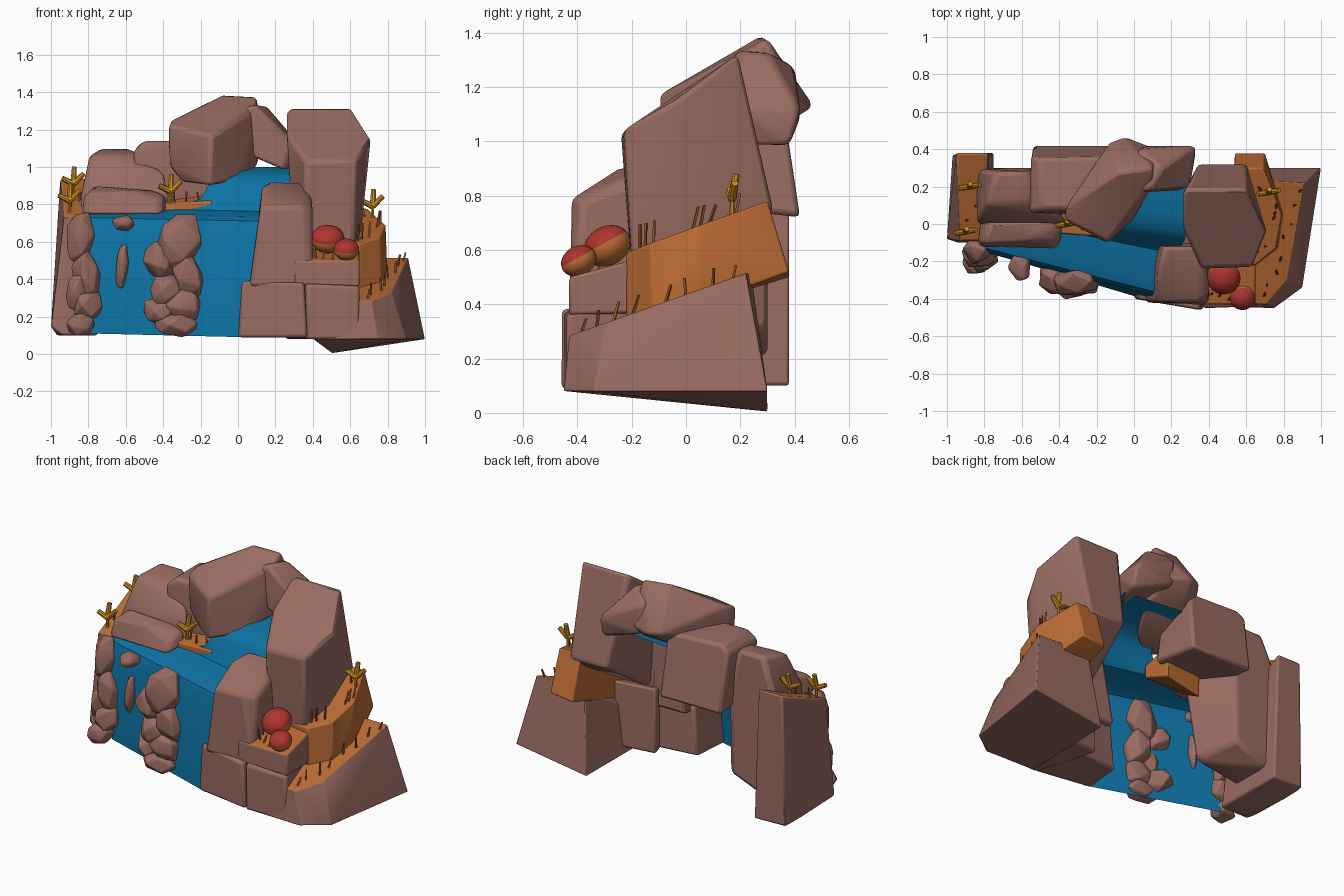
import bpy, bmesh, math, random
from mathutils import Vector, Matrix

random.seed(4)

def mat(name, rgb):
    m = bpy.data.materials.new(name)
    m.diffuse_color = (*rgb, 1)
    return m

ROCK = mat("brown_rock", (0.32, 0.15, 0.12))
SOIL = mat("orange_soil", (0.50, 0.15, 0.035))
WATER = mat("blue_water", (0.004, 0.17, 0.37))
RED = mat("red_cap", (0.42, 0.035, 0.028))
GOLD = mat("gold_sprig", (0.62, 0.27, 0.015))
STEM = mat("brown_grass", (0.30, 0.09, 0.025))

def finish(name, bm, mats, bevel=0.0):
    bmesh.ops.recalc_face_normals(bm, faces=bm.faces)
    me = bpy.data.meshes.new(name)
    bm.to_mesh(me)
    bm.free()
    for m in mats:
        me.materials.append(m)
    ob = bpy.data.objects.new(name, me)
    bpy.context.collection.objects.link(ob)
    if bevel:
        b = ob.modifiers.new("bevel", "BEVEL")
        b.width, b.segments, b.limit_method, b.angle_limit = bevel, 2, "ANGLE", math.radians(20)
    bpy.ops.object.select_all(action="DESELECT")
    ob.select_set(True)
    bpy.context.view_layer.objects.active = ob
    bpy.ops.object.shade_smooth_by_angle(angle=math.radians(35))
    return ob

def rock(name, pts, bevel=0.018, mats=(ROCK,), top=False):
    """Convex boulder around points; with top=True upward faces take the second material."""
    bm = bmesh.new()
    for p in pts:
        bm.verts.new(p)
    res = bmesh.ops.convex_hull(bm, input=bm.verts)
    bmesh.ops.delete(bm, geom=[v for v in bm.verts if not v.link_faces], context="VERTS")
    bmesh.ops.dissolve_limit(bm, angle_limit=math.radians(7), verts=bm.verts, edges=bm.edges)
    bmesh.ops.recalc_face_normals(bm, faces=bm.faces)
    if top:
        for f in bm.faces:
            f.material_index = 1 if f.normal.z > 0.75 else 0
    return finish(name, bm, mats, bevel)

# left side of the cliff
rock("left_pillar", [(-1, -.08, .14), (-.97, .37, .1), (-.94, -.1, .1), (-.75, -.1, .1), (-.75, .38, .1),
     (-.93, -.09, .74), (-.95, .38, .94), (-.82, -.09, .74), (-.78, .38, .94)], .012, (ROCK, SOIL), True)
rock("left_boulder", [(-.8, .02, .2), (-.45, .02, .25), (-.78, .3, .2), (-.53, .3, .3), (-.84, 0, .84),
     (-.36, 0, .85), (-.84, .3, .85), (-.53, .31, .85), (-.79, .1, 1.07), (-.74, .28, 1.1),
     (-.57, .28, 1.1), (-.55, .12, 1.07), (-.39, .03, .97)], .025)
rock("left_lip_rock", [(-.84, -.12, .75), (-.4, -.13, .75), (-.37, 0, .77), (-.82, .04, .75), (-.82, -.1, .86),
     (-.78, .0, .9), (-.42, -.1, .82), (-.39, .02, .87), (-.55, -.09, .87)], .025)
rock("back_left_block", [(-.54, .08, .76), (-.1, .08, .76), (-.54, .42, .72), (-.1, .42, .72), (-.56, .06, 1.08),
     (-.5, .08, 1.14), (-.15, .08, 1.14), (-.55, .36, 1.1), (-.5, .35, 1.14), (-.12, .36, 1.12), (-.3, .05, .9)], .02)
rock("left_soil_ledge", [(-.4, -.05, .72), (-.14, -.07, .74), (-.4, .12, .62), (-.14, .14, .66), (-.4, -.05, .8),
     (-.14, -.07, .82), (-.4, .12, .83), (-.14, .14, .87)], .008, (SOIL,))

# arch boulders over the spring
rock("top_boulder", [(-.37, .02, 1.22), (-.36, .1, 1.25), (-.37, .03, 1.0), (-.3, .02, .92), (-.15, -.1, .9),
     (-.14, -.1, 1.17), (0, .03, .93), (.1, .2, 1.0), (.1, .22, 1.32), (-.08, .28, 1.39), (.1, .3, 1.38),
     (-.13, .44, 1.14), (-.05, .47, 1.13), (.13, .4, 1.12), (-.13, .3, 1.02), (.1, .3, 1.02)], .025)
rock("arch_boulder", [(.02, .17, 1.3), (.08, .18, 1.34), (.3, .2, 1.13), (.02, .4, 1.28), (.33, .42, 1.12),
     (.02, .18, 1.08), (.25, .18, .98), (.05, .42, 1.08), (.33, .38, .98), (.15, .3, 1.33)], .02)

# right side of the cliff
rock("right_pillar", [(.26, .16, 1.3), (.28, .19, 1.32), (.6, .19, 1.32), (.26, -.02, 1.18), (.36, -.24, 1.03),
     (.63, -.23, 1.04), (.71, -.04, 1.15), (.34, .32, .75), (.6, .32, .75), (.3, -.05, .5), (.36, -.2, .5),
     (.62, -.2, .55), (.65, -.02, .58), (.3, .15, .7), (.6, .28, .7)], .02)
rock("right_lip_rock", [(.06, -.42, .36), (.4, -.43, .36), (.07, -.1, .36), (.4, -.1, .36), (.12, -.42, .78),
     (.13, -.25, .9), (.16, -.12, .92), (.35, -.12, .92), (.34, -.42, .79), (.4, -.38, .78), (.39, -.12, .87)], .02)
rock("lower_front_rock", [(0, -.4, .09), (.37, -.46, .09), (.02, -.15, .09), (.4, -.1, .09), (.02, -.4, .39),
     (.35, -.46, .38), (.05, -.15, .4), (.4, -.1, .4)], .015)
rock("berry_ledge_base", [(.37, -.45, .08), (.65, -.44, .08), (.25, -.05, .08), (.6, 0, .08), (.37, -.45, .37),
     (.65, -.44, .36), (.25, -.05, .5), (.6, 0, .5)], .015)
rock("berry_ledge", [(.3, -.43, .37), (.65, -.43, .36), (.3, -.1, .37), (.65, -.1, .37), (.3, -.43, .5),
     (.65, -.43, .5), (.3, -.1, .59), (.65, -.1, .59)], .012, (ROCK, SOIL), True)
rock("right_ramp", [(1, .3, .08), (.5, .3, .005), (.9, -.34, .08), (.75, -.45, .08), (.4, -.44, .08),
     (.91, .22, .515), (.82, -.3, .33), (.71, -.43, .285), (.55, -.42, .285), (.55, .24, .515)],
     .006, (ROCK, SOIL), True)
rock("soil_terrace", [(.54, .3, .78), (.69, .3, .78), (.79, .05, .69), (.76, -.13, .625), (.65, -.22, .59),
     (.5, -.2, .59), (.54, .38, .5), (.7, .38, .52), (.8, .05, .4), (.77, -.13, .35), (.65, -.22, .33),
     (.5, -.2, .33)], .008, (SOIL,))

# water sheet: left and right edge points, from the spring to the foot
rows = [((-.1, .32, 1.0), (.3, .28, 1.0)), ((-.12, .08, .98), (.29, .05, .98)), ((-.14, 0, .94), (.28, -.04, .95)),
        ((-.16, -.03, .9), (.27, -.09, .9)), ((-.2, -.05, .83), (.25, -.12, .8)), ((-.36, -.04, .775), (.22, -.16, .76)),
        ((-.82, -.07, .75), (.16, -.32, .735)), ((-.83, -.12, .73), (.14, -.37, .71)),
        ((-.82, -.145, .66), (.13, -.39, .64)), ((-.79, -.15, .11), (.05, -.40, .09))]
bm = bmesh.new()
prev = None
for a, b in rows:
    cur = [bm.verts.new(Vector(a).lerp(Vector(b), t / 6)) for t in range(7)]
    if prev:
        for i in range(6):
            bm.faces.new((prev[i], prev[i + 1], cur[i + 1], cur[i]))
    prev = cur
finish("waterfall", bm, (WATER,))

# jagged stones standing in the falls: centre, half size, tilt
def chunk(name, c, s, tilt, n=14):
    rot = Matrix.Rotation(tilt, 3, "Y")
    pts = []
    for i in range(n):
        z = 1 - 2 * (i + .5) / n
        a = i * 2.4 + random.uniform(-.3, .3)
        r = math.sqrt(1 - z * z) * random.uniform(.95, 1.15)
        v = Vector((r * math.cos(a) * s[0], r * math.sin(a) * s[1], z * s[2] * 1.05))
        pts.append(rot @ v + Vector(c))
    rock(name, pts, .008)

stones = [((-.31, -.3, .6), (.13, .09, .17), .25), ((-.42, -.29, .5), (.09, .09, .11), -.5),
          ((-.27, -.3, .42), (.09, .09, .14), -.2), ((-.38, -.31, .34), (.09, .07, .1), .5),
          ((-.42, -.28, .23), (.1, .09, .08), .3), ((-.29, -.32, .26), (.1, .07, .1), -.4),
          ((-.33, -.33, .16), (.13, .07, .07), .1), ((-.84, -.14, .62), (.08, .08, .15), .1),
          ((-.81, -.16, .42), (.08, .08, .15), -.2), ((-.86, -.16, .34), (.06, .08, .12), .2),
          ((-.8, -.18, .26), (.08, .08, .09), .4), ((-.84, -.2, .16), (.08, .08, .07), -.2),
          ((-.61, -.23, .7), (.065, .08, .045), 0), ((-.62, -.21, .47), (.035, .05, .13), .08)]
for i, (c, s, t) in enumerate(stones):
    chunk(f"falls_stone_{i + 1}", c, s, t)

# round bushes: red upper cap, orange underside
def bush(name, c, r, length):
    bm = bmesh.new()
    bmesh.ops.create_uvsphere(bm, u_segments=24, v_segments=16, radius=r)
    for f in bm.faces:
        f.material_index = 1 if f.calc_center_median().z > r * .2 else 0
    bmesh.ops.transform(bm, verts=bm.verts, matrix=Matrix.Translation(c) @ Matrix.Rotation(.5, 4, "X")
                        @ Matrix.Diagonal((1, length, .8, 1)))
    finish(name, bm, (SOIL, RED))

bush("large_bush", (.48, -.29, .615), .09, 1.0)
bush("small_bush", (.58, -.395, .56), .068, 1.0)

# grass stalks and golden sprigs
def stick(bm, a, b, r, sides=6):
    a, b = Vector(a), Vector(b)
    m = Matrix.Translation((a + b) / 2) @ (b - a).to_track_quat("Z", "Y").to_matrix().to_4x4()
    bmesh.ops.create_cone(bm, cap_ends=True, segments=sides, radius1=r, radius2=r * .8, depth=(b - a).length, matrix=m)

def grass(name, spots, h):
    bm = bmesh.new()
    for p in spots:
        d = Vector((random.uniform(-.02, .02), random.uniform(-.01, .03), h * random.uniform(.7, 1.1)))
        stick(bm, Vector(p) - Vector((0, 0, .02)), Vector(p) + d, .007, 4)
    finish(name, bm, (STEM,))

grass("ramp_grass", [(.69, -.39, .3), (.71, -.33, .32), (.77, -.27, .345), (.78, -.2, .37), (.8, -.08, .41),
                     (.84, .0, .44), (.85, .1, .475), (.88, .17, .5)], .06)
grass("terrace_grass", [(.64, -.17, .61), (.66, -.15, .615), (.7, -.12, .625), (.74, .02, .675), (.75, .05, .69),
                        (.76, .08, .7), (.68, .18, .735)], .08)
grass("ledge_grass", [(.38, -.4, .51), (.42, -.37, .52), (.45, -.39, .515), (.5, -.41, .51), (.41, -.33, .53)], .06)
grass("left_grass", [(-.28, -.02, .81), (-.2, -.02, .82), (-.34, .0, .82), (-.9, .02, .79), (-.85, .1, .82)], .06)

def sprig(name, p, s=1.0):
    bm = bmesh.new()
    p = Vector(p)
    mid = p + Vector((0, 0, .05 * s))
    stick(bm, p - Vector((0, 0, .02)), mid, .01 * s)
    for d in ((-.06, -.01, .03), (.055, .01, .055), (.005, .015, .09)):
        stick(bm, mid, mid + Vector(d) * s, .017 * s, 8)
    finish(name, bm, (GOLD,))

sprig("right_sprig", (.72, .17, .74))
sprig("left_back_sprig", (-.88, .2, .86))
sprig("left_front_sprig", (-.9, -.04, .77))
sprig("ledge_sprig", (-.36, .0, .82))
